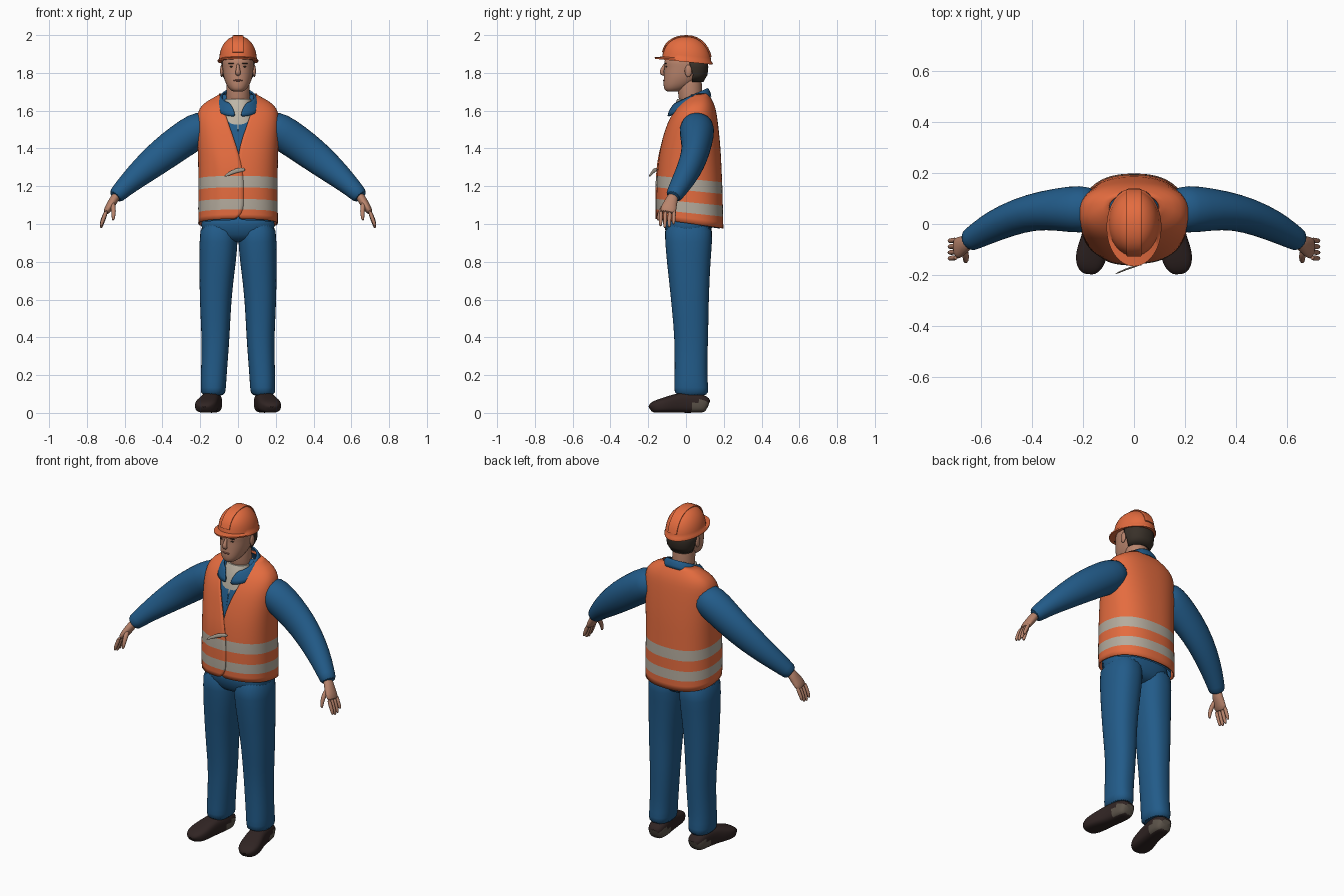
import bpy, bmesh
from math import sin, cos, asin, pi, copysign
from mathutils import Vector, Matrix

if "Cube" in bpy.data.objects:
    bpy.data.objects.remove(bpy.data.objects["Cube"])


def material(name, r, g, b):
    m = bpy.data.materials.new(name)
    m.use_nodes = True
    m.diffuse_color = (r, g, b, 1)
    m.node_tree.nodes["Principled BSDF"].inputs["Base Color"].default_value = (r, g, b, 1)
    return m


ORANGE = material("safety orange", .78, .15, .05)
BLUE = material("work blue", .016, .105, .25)
SILVER = material("reflective grey", .46, .41, .34)
SKIN = material("skin", .48, .23, .15)
LIPS = material("lips", .30, .11, .08)
HAIR = material("dark hair", .04, .03, .022)
SHOE = material("dark leather", .03, .018, .017)
HEEL = material("heel grey", .11, .09, .07)
CREAM = material("cream shirt", .52, .47, .39)


def finish(ob, mats, mirror=False, subdiv=0, thick=0):
    for m in mats:
        ob.data.materials.append(m)
    bpy.context.collection.objects.link(ob)
    bpy.ops.object.select_all(action='DESELECT')
    ob.select_set(True)
    bpy.context.view_layer.objects.active = ob
    bpy.ops.object.shade_smooth_by_angle(angle=1.0)
    if mirror:
        ob.modifiers.new("mirror", 'MIRROR').use_mirror_merge = False
    if subdiv:
        mod = ob.modifiers.new("smooth", 'SUBSURF')
        mod.levels = mod.render_levels = subdiv
    if thick:
        mod = ob.modifiers.new("thickness", 'SOLIDIFY')
        mod.thickness, mod.offset = thick, -1
    return ob


def loft(name, rings, mats, closed=True, rule=None, **kw):
    """Skin a list of equal rings; closed rings also get end caps."""
    n = len(rings[0])
    verts = [p for r in rings for p in r]
    cols = n if closed else n - 1
    faces, rows = [], []
    for i in range(len(rings) - 1):
        for j in range(cols):
            k = (j + 1) % n
            faces.append((i*n + j, i*n + k, i*n + n + k, i*n + n + j))
            rows.append(i)
    if closed:
        faces.append(tuple(reversed(range(n))))
        faces.append(tuple(range(len(verts) - n, len(verts))))
        rows += [0, len(rings) - 2]
    me = bpy.data.meshes.new(name)
    me.from_pydata(verts, [], faces)
    me.update()
    if rule:
        for p, row in zip(me.polygons, rows):
            p.material_index = rule(p.center, row)
    return finish(bpy.data.objects.new(name, me), mats, **kw)


def power(v, p):
    return copysign(abs(v) ** p, v)


def angle_at(x, rx, e):
    return copysign(asin(min(1, abs(x) / rx) ** (e / 2)), x)


def level(z, rx, yf, yb, k=0, e=2.4, cx=0, gap=None, n=32):
    """Level ring, tilted by k; gap = (left x, right x) opens it at the front."""
    a, b, count = 0, 2 * pi, n
    if gap:
        a, b, count = angle_at(gap[0], rx, e), 2 * pi - angle_at(gap[1], rx, e), n + 1
    pts = []
    for j in range(count):
        t = a + (b - a) * j / n
        y = (yf + yb) / 2 - (yb - yf) / 2 * power(cos(t), 2 / e)
        pts.append(Vector((cx + rx * power(sin(t), 2 / e), y, z - k * y)))
    return pts


def tube(name, path, radii, mats, ref=(0, 1, 0), e=2, n=16, **kw):
    """Sweep an oval along a path; the second radius lies along ref."""
    path = [Vector(p) for p in path]
    rings = []
    for i, c in enumerate(path):
        t = (path[min(i + 1, len(path) - 1)] - path[max(i - 1, 0)]).normalized()
        up = Vector(ref)
        up = (up - t * up.dot(t)).normalized()
        side = up.cross(t)
        a, b = radii[i]
        rings.append([c + side * a * power(cos(2*pi*j/n), 2/e) + up * b * power(sin(2*pi*j/n), 2/e)
                      for j in range(n)])
    return loft(name, rings, mats, **kw)


def ellipsoid(name, loc, size, mat, **kw):
    bm = bmesh.new()
    bmesh.ops.create_uvsphere(bm, u_segments=16, v_segments=10, radius=1,
                              matrix=Matrix.Translation(loc) @ Matrix.Diagonal((*size, 1)))
    me = bpy.data.meshes.new(name)
    bm.to_mesh(me)
    bm.free()
    return finish(bpy.data.objects.new(name, me), [mat], **kw)


# Trunk profile shared by vest and jacket: height, half width, front, back, tilt
TRUNK = [(1.005, .211, -.155, .198, .14), (1.06, .211, -.157, .197, .1),
         (1.115, .211, -.157, .195, .1), (1.18, .21, -.156, .194, .1),
         (1.235, .21, -.154, .192, .1), (1.32, .211, -.147, .188, .08),
         (1.40, .214, -.136, .184, .05), (1.50, .219, -.112, .174, .02),
         (1.56, .219, -.088, .166, 0), (1.615, .208, -.055, .157, 0),
         (1.655, .162, -.015, .14, 0), (1.69, .10, .0, .118, 0)]

# Vest: open V neck, right panel lapped over the left
vest = []
for z, rx, yf, yb, k in TRUNK:
    w = max(0, (z - 1.38) * .33)
    lap = 0 if w else (-.03 if z > 1.03 else .0) * min(1, (1.42 - z) / .2)
    ring = level(z, rx, yf, yb, k, gap=(w, w or lap), n=48)
    if not w:
        for p in ring[-5:]:
            p.y -= .006
    vest.append(ring)
loft("vest", vest, [ORANGE, SILVER], closed=False,
     rule=lambda c, row: int(row in (1, 3)), subdiv=1, thick=.008)

# Jacket under the vest, with its own small opening
jacket = []
for z, rx, yf, yb, k in TRUNK:
    w = max(0, (z - 1.54) * .35)
    jacket.append(level(z - .004, rx - .018, yf + .018, yb - .018, k, gap=(w, w), n=40))
loft("jacket", jacket, [BLUE], closed=False, subdiv=1)
loft("jacket_collar", [level(1.615, .125, -.10, .135, -.45, 2.1, gap=(.012, .012)),
                       level(1.65, .108, -.09, .128, -.45, 2.1, gap=(.025, .025)),
                       level(1.668, .088, -.07, .115, -.45, 2.1, gap=(.042, .042))],
     [BLUE], closed=False, subdiv=1, thick=.008)
loft("shirt", [level(1.50, .12, -.085, .12), level(1.58, .095, -.075, .11),
               level(1.64, .072, -.056, .10), level(1.662, .068, -.046, .095)], [CREAM])

# Sleeves
tube("sleeves", [(.14, .06, 1.54), (.21, .057, 1.50), (.30, .058, 1.44), (.40, .048, 1.367),
                 (.50, .015, 1.285), (.58, -.025, 1.215), (.63, -.055, 1.165), (.655, -.07, 1.14)],
     [(.072, .08), (.098, .098), (.095, .085), (.09, .073), (.075, .067), (.058, .058),
      (.047, .048), (.043, .044)], [BLUE], mirror=True, subdiv=1)

# Hands
tube("palms", [(.635, -.062, 1.165), (.665, -.08, 1.115), (.685, -.092, 1.085), (.702, -.098, 1.055)],
     [(.024, .028), (.024, .034), (.021, .044), (.016, .042)], [SKIN], mirror=True, subdiv=1)
for i, finger in enumerate(("index", "middle", "ring", "little")):
    y = -.131 + .023 * i
    drop = (.078, .088, .084, .068)[i]
    tube(finger + "_fingers", [(.694, y, 1.075), (.713, y - .003, 1.065 - drop * .5),
                               (.722, y - .004, 1.065 - drop * .8), (.725, y - .003, 1.065 - drop)],
         [(.012, .012), (.0115, .011), (.01, .01), (.006, .006)], [SKIN], n=8, mirror=True, subdiv=1)
tube("thumbs", [(.664, -.095, 1.115), (.66, -.125, 1.085), (.658, -.143, 1.05), (.662, -.149, 1.015)],
     [(.014, .016), (.015, .015), (.012, .012), (.007, .007)], [SKIN], n=8, mirror=True, subdiv=1)

# Trousers: height, inner x, outer x, front, back
LEG = [(.085, .068, .196, -.062, .122), (.13, .064, .198, -.062, .118), (.20, .06, .197, -.06, .112),
       (.30, .052, .193, -.06, .114), (.40, .045, .193, -.062, .117), (.50, .04, .198, -.07, .119),
       (.60, .034, .202, -.08, .121), (.70, .024, .204, -.09, .125), (.80, .011, .205, -.102, .13),
       (.90, .001, .204, -.11, .138), (1.03, 0, .2, -.12, .145)]
loft("trouser_legs", [level(z, (b - a) / 2, f, r, 0, 2.3, (a + b) / 2) for z, a, b, f, r in LEG],
     [BLUE], mirror=True, subdiv=1)
loft("trouser_hips", [level(.90, .10, -.07, .09), level(.94, .185, -.105, .13),
                      level(1.0, .2, -.118, .142), level(1.05, .19, -.12, .145)], [BLUE], subdiv=1)

# Shoes: y, centre x, half width, height
SHOES = [(.118, .13, .032, .07), (.10, .131, .047, .09), (.06, .134, .052, .105), (.03, .137, .052, .11),
         (-.03, .147, .052, .108), (-.08, .158, .058, .092), (-.125, .168, .062, .078),
         (-.16, .174, .055, .066), (-.18, .177, .04, .052), (-.19, .178, .022, .036)]
tube("shoes", [(x, y, h / 2) for y, x, w, h in SHOES], [(w, h / 2) for y, x, w, h in SHOES],
     [SHOE, HEEL], ref=(0, 0, 1), e=3, n=20, mirror=True, subdiv=1,
     rule=lambda c, row: int(c.y > .03 and .008 < c.z < .06))

# Neck and head
loft("neck", [level(1.60, .062, -.03, .095, e=2), level(1.68, .063, -.042, .085, e=2),
              level(1.74, .062, -.045, .085, e=2), level(1.80, .06, -.04, .08, e=2)], [SKIN], subdiv=1)
HEAD = [(1.70, .026, -.102, -.04), (1.71, .042, -.114, -.01), (1.73, .058, -.119, .03),
        (1.755, .069, -.119, .065), (1.78, .077, -.117, .085), (1.81, .081, -.116, .1),
        (1.835, .083, -.113, .105), (1.855, .084, -.118, .105), (1.90, .08, -.105, .10)]
loft("head", [level(z, w, f, b, e=2.2) for z, w, f, b in HEAD], [SKIN], subdiv=1)
loft("hair", [level(1.752, .066, -.03, .092, e=2.2, gap=(1, 1)),
              level(1.79, .083, -.04, .114, e=2.2, gap=(1, 1)),
              level(1.83, .088, -.07, .118, e=2.2, gap=(1, 1)),
              level(1.875, .088, -.09, .115, e=2.2, gap=(1, 1))], [HAIR], closed=False, thick=.008)
tube("nose", [(0, -.108, 1.85), (0, -.12, 1.828), (0, -.129, 1.808), (0, -.127, 1.796), (0, -.112, 1.788)],
     [(.007, .008), (.009, .01), (.014, .013), (.016, .012), (.01, .008)], [SKIN], n=10, subdiv=1)
ellipsoid("ears", (.086, .012, 1.81), (.009, .019, .032), SKIN, mirror=True)
ellipsoid("eyes", (.032, -.1035, 1.833), (.013, .006, .004), HAIR, mirror=True)
ellipsoid("eyebrows", (.034, -.1075, 1.85), (.018, .006, .003), HAIR, mirror=True)
ellipsoid("mouth", (0, -.1155, 1.76), (.024, .007, .005), LIPS)

# Hard hat: rim, peak and dome in one skin
hat = [level(1.862, .085, -.105, .11, .1, 2), level(1.858, .107, -.165, .141, .1, 2),
       level(1.866, .108, -.166, .142, .1, 2), level(1.874, .1, -.126, .134, .1, 2)]
for i in range(1, 11):
    a = i * pi / 2 / 10.3
    s = cos(a) ** .92
    hat.append(level(1.874 + .121 * sin(a), .099 * s, .004 - .128 * s, .004 + .129 * s, .1 * s, 2))
loft("hard_hat", hat, [ORANGE])
ridge = []
for i in range(15):
    a = pi * (.06 + .88 * i / 14)
    y = .004 - .129 * power(cos(a), .92)
    ridge.append((0, y, 1.874 + .121 * sin(a) - .1 * y * abs(cos(a))))
tube("hat_ridge", ridge, [(.005, .03)] * 15, [ORANGE], ref=(1, 0, 0), e=4, n=16)

# Loose strap at the vest closing
tube("vest_strap", [(.04, -.152, 1.288), (.01, -.164, 1.288), (-.03, -.176, 1.276), (-.075, -.197, 1.25)],
     [(.004, .008), (.004, .014), (.004, .012), (.003, .006)], [SILVER], ref=(0, 0, 1), n=8, subdiv=1)
